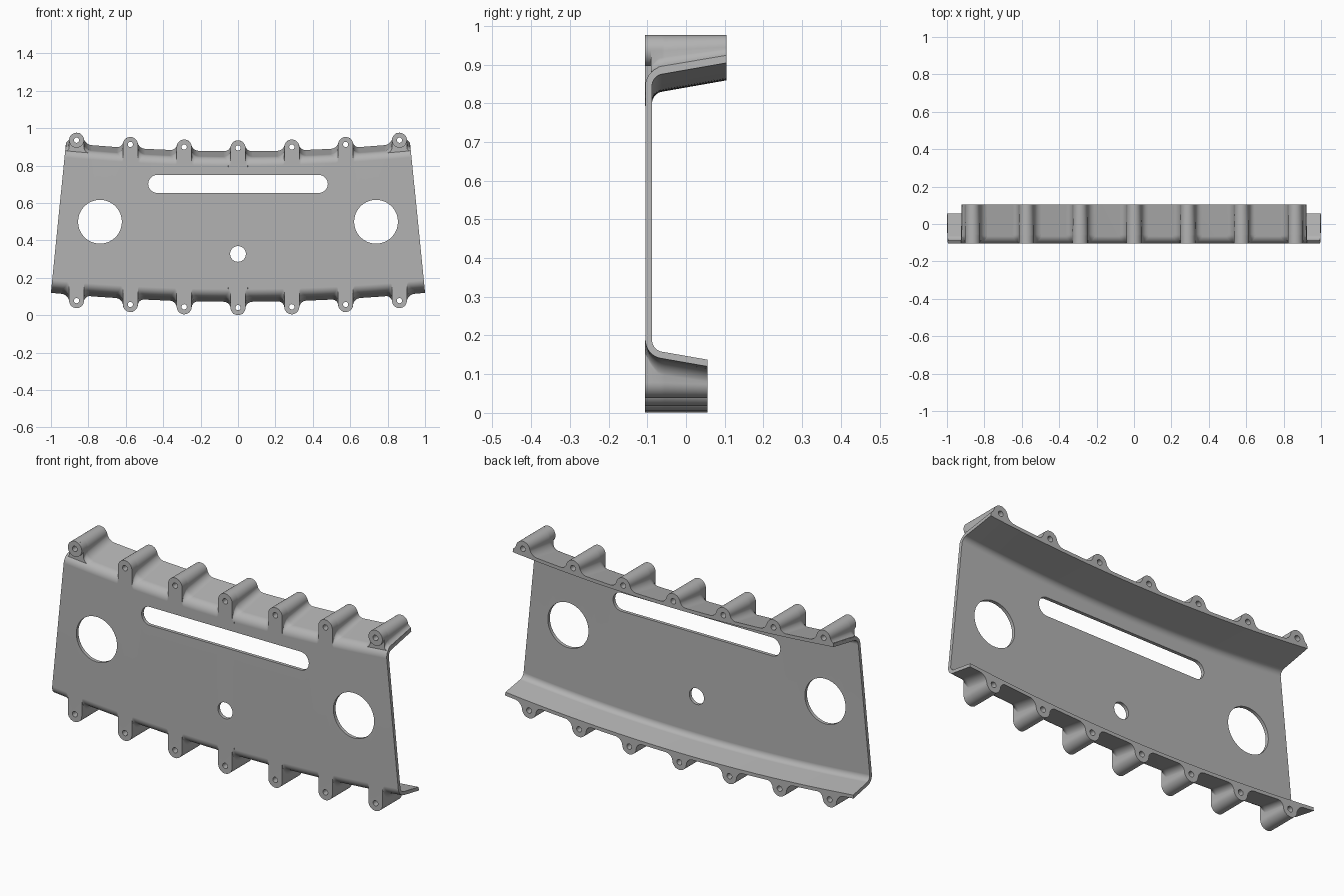
import bpy, bmesh, math
from mathutils import Matrix

cube = bpy.data.objects.get("Cube")
if cube:
    bpy.data.objects.remove(cube)

grey = bpy.data.materials.new("plain grey")
grey.use_nodes = True
colour = (0.45, 0.45, 0.45, 1)
grey.diffuse_color = colour
grey.node_tree.nodes["Principled BSDF"].inputs["Base Color"].default_value = colour

FRONT = -0.105               # outer face of the web
THICK = 0.0175               # sheet thickness
BEND = 0.048                 # outer bend radius
TILT = math.radians(10)      # flange slope
BOSS_R = 0.04
# per side (+1 top, -1 bottom): flange edge height, back edge, bow, boss height, boss bow
SIDES = {1: (0.877, 0.105, 0.053, 0.895, 0.055),
         -1: (0.072, 0.055, 0.048, 0.041, 0.050)}


def half_width(z):
    return 1.0 - 0.1 * (z - 0.12)


def line(side, y):
    """Outward height of the flange's outer plane at mid span."""
    edge, back = SIDES[side][:2]
    return side * edge + math.tan(TILT) * (y - back)


def bend_centre(side):
    yc = FRONT + BEND
    return yc, line(side, yc) - BEND / math.cos(TILT)


def surface(side, x, y):
    """Outward height of the outer skin."""
    yc, vc = bend_centre(side)
    y = max(y, FRONT)
    if y < yc - BEND * math.sin(TILT):
        v = vc + math.sqrt(BEND ** 2 - (y - yc) ** 2)
    else:
        v = line(side, y)
    return v + side * SIDES[side][2] * x * x


def loft(name, rings):
    """Closed solid through a list of equal-length rings."""
    bm = bmesh.new()
    rows = [[bm.verts.new(p) for p in ring] for ring in rings]
    n = len(rows[0])
    for a, b in zip(rows, rows[1:]):
        for i in range(n):
            j = (i + 1) % n
            bm.faces.new((a[i], a[j], b[j], b[i]))
    bm.faces.new(rows[0])
    bm.faces.new(rows[-1])
    bmesh.ops.recalc_face_normals(bm, faces=bm.faces)
    mesh = bpy.data.meshes.new(name)
    bm.to_mesh(mesh)
    bm.free()
    mesh.materials.append(grey)
    obj = bpy.data.objects.new(name, mesh)
    bpy.context.collection.objects.link(obj)
    return obj


def cutter(x, z, r, stretch=0):
    """Round or slotted punch along y."""
    rings = []
    for y in (-0.3, 0.3):
        ring = []
        for i in range(48):
            a = math.tau * (i + 0.5) / 48
            c = math.cos(a)
            ring.append((x + r * c + math.copysign(stretch, c), y, z + r * math.sin(a)))
        rings.append(ring)
    obj = loft("punch", rings)
    obj.hide_render = True
    return obj


def finish(obj, punches):
    """Punch the holes, then shade smooth with sharp edges."""
    bpy.ops.object.select_all(action='DESELECT')
    bpy.context.view_layer.objects.active = obj
    obj.select_set(True)
    for p in punches:
        mod = obj.modifiers.new("hole", 'BOOLEAN')
        mod.operation = 'DIFFERENCE'
        mod.solver = 'EXACT'
        mod.object = p
        bpy.ops.object.modifier_apply(modifier=mod.name)
        bpy.data.objects.remove(p)
    bpy.ops.object.shade_smooth_by_angle(angle=math.radians(35))
    mod = obj.modifiers.new("even normals", 'WEIGHTED_NORMAL')
    mod.keep_sharp = True


# Bent sheet: web with a bowed flange along top and bottom
def skin(side, radius, inset):
    back = SIDES[side][1]
    yc, vc = bend_centre(side)
    pts = []
    for i in range(11):
        a = math.pi - (math.pi / 2 - TILT) * i / 10
        pts.append((side, yc + radius * math.cos(a), side * (vc + radius * math.sin(a))))
    pts.append((side, back, side * (line(side, back) - inset / math.cos(TILT))))
    return pts


outer = skin(-1, BEND, 0)[::-1] + skin(1, BEND, 0)
inner = skin(-1, BEND - THICK, THICK)[::-1] + skin(1, BEND - THICK, THICK)
rings = []
for i in range(41):
    u = i / 20 - 1
    ring = []
    for side, y, z in outer + inner[::-1]:
        x = u * half_width(z + 0.045 * u * u)
        ring.append((x, y, z + SIDES[side][2] * x * x))
    rings.append(ring)
sheet = loft("bent_plate", rings)
finish(sheet, [cutter(-0.738, 0.5, 0.117), cutter(0.738, 0.5, 0.117),
               cutter(0, 0.328, 0.042), cutter(0, 0.702, 0.048, 0.432)])


# Bosses: tubes along y, filleted onto the flanges
def boss_ring(side, x0, cv, y):
    f = 0.012 + 0.025 * min(1, max(0, (y - FRONT) / 0.035))
    sv = surface(side, x0, y)
    rise = max(0, sv + f - cv)
    d = math.sqrt((BOSS_R + f) ** 2 - rise ** 2)
    phi = math.atan2(rise, d)
    halves = []
    for m in (1, -1):
        pts = []
        for i in range(13):
            a = math.pi / 2 + (phi - math.pi / 2) * i / 12
            pts.append((x0 + m * BOSS_R * math.cos(a), cv + BOSS_R * math.sin(a)))
        for i in range(1, 10):
            a = math.pi + phi + (math.pi / 2 - phi) * i / 9
            x = x0 + m * (d + f * math.cos(a))
            v = sv + f + f * math.sin(a)
            pts.append((x, v + (surface(side, x, y) - sv) * i / 9))
        x = pts[-1][0]
        pts.append((x, surface(side, x, y) - 0.008))
        halves.append(pts)
    ring = []
    for x, v in halves[0] + halves[1][:0:-1]:
        lim = half_width(side * v) - 0.001
        ring.append((max(-lim, min(lim, x)), y, side * v))
    return ring


def tube_ring(x0, z0, y):
    return [(x0 + BOSS_R * math.cos(math.tau * i / 40), y,
             z0 + BOSS_R * math.sin(math.tau * i / 40)) for i in range(40)]


for side, label in ((1, "top"), (-1, "bottom")):
    back, height, bow = SIDES[side][1], SIDES[side][3], SIDES[side][4]
    for n in range(-3, 4):
        x0 = n * 0.2877
        z0 = height + bow * x0 * x0
        nose = side == 1 and abs(n) == 3
        start = -0.09 if nose else FRONT - 0.0005
        steps = [start + (-0.055 - start) * (i / 8) ** 1.5 for i in range(9)] + [back]
        boss = loft(f"{label}_boss_{n + 4}", [boss_ring(side, x0, side * z0, y) for y in steps])
        finish(boss, [cutter(x0, z0, 0.014)])
        if nose:
            tip = loft(f"{label}_boss_tip_{n + 4}",
                       [tube_ring(x0, z0, y) for y in (FRONT - 0.0005, -0.088)])
            finish(tip, [cutter(x0, z0, 0.014)])
